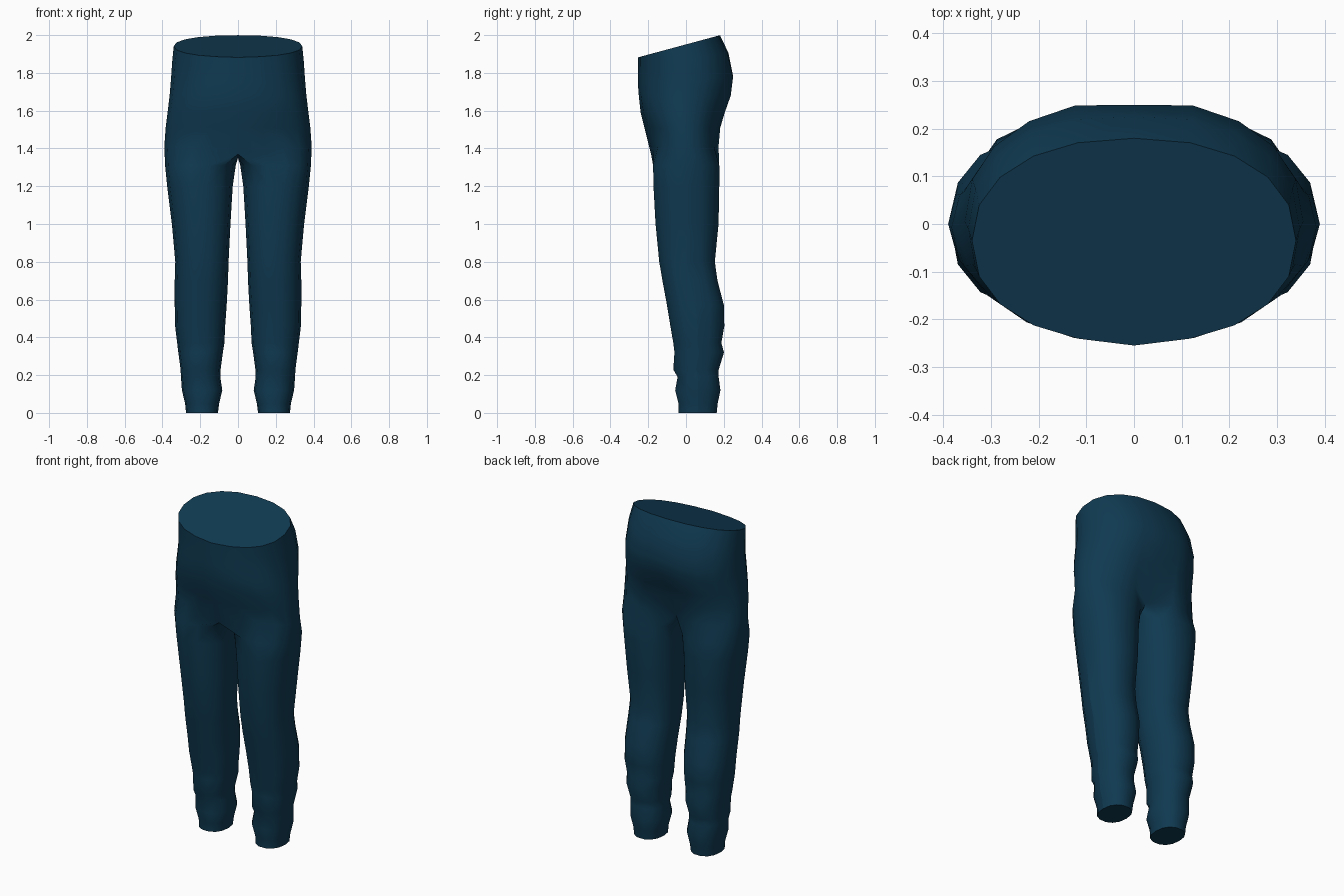
import bpy, bmesh
from math import sin, cos, pi, copysign

cube = bpy.data.objects.get("Cube")
if cube:
    bpy.data.objects.remove(cube, do_unlink=True)

cloth = bpy.data.materials.new("dark_teal_cloth")
cloth.use_nodes = True
colour = (0.005, 0.042, 0.083, 1)
cloth.diffuse_color = colour
shader = cloth.node_tree.nodes["Principled BSDF"]
shader.inputs["Base Color"].default_value = colour
shader.inputs["Roughness"].default_value = 0.9

HALF = 10      # segments from front centre round the hip to back centre
INNER = 3      # extra points across the crotch
COUNT = HALF + 1 + INNER
SIDE = HALF // 2

# height, half width, front y, back y, centre front y, centre back y, tilt
PELVIS = [
    (1.94, .34, -.25, .18, -.255, .18, .27),
    (1.86, .348, -.25, .23, -.255, .225, .17),
    (1.76, .355, -.25, .26, -.255, .25, .06),
    (1.68, .362, -.25, .248, -.25, .23, 0),
    (1.59, .373, -.235, .215, -.24, .18, 0),
    (1.51, .383, -.205, .19, -.22, .145, 0),
    (1.41, .39, -.18, .18, -.185, .10, 0),
]
# height, inner x, outer x, front y, back y
LEG = [
    (1.31, .012, .386, -.178, .18),
    (1.2, .028, .375, -.176, .18),
    (1.0, .04, .35, -.165, .176),
    (.8, .05, .332, -.145, .156),
    (.7, .053, .335, -.128, .17),
    (.57, .06, .335, -.104, .204),
    (.46, .068, .333, -.086, .206),
    (.37, .072, .322, -.07, .19),
    (.32, .08, .316, -.064, .204),
    (.23, .092, .304, -.07, .176),
    (.19, .094, .302, -.047, .175),
    (.12, .083, .297, -.06, .185),
    (.05, .1, .28, -.042, .17),
    (0, .106, .275, -.042, .165),
]


def power(value, exponent):
    return copysign(abs(value) ** exponent, value)


bm = bmesh.new()


def pelvis_ring(z, width, front, back, centre_front, centre_back, tilt):
    ring = []
    mid, depth = (front + back) / 2, (back - front) / 2
    for i in range(HALF + 1):
        angle = pi * i / HALF
        x = width * power(sin(angle), 0.9)
        y = mid - depth * power(cos(angle), 0.9)
        if i == 0:
            x, y = 0, centre_front
        elif i == HALF:
            x, y = 0, centre_back
        ring.append(bm.verts.new((x, y, z + tilt * (y + 0.04))))
    return ring


def leg_ring(z, inner, outer, front, back):
    cx, cy = (inner + outer) / 2, (front + back) / 2
    ring = []
    for i in range(COUNT):
        angle = (i - SIDE) * 2 * pi / COUNT
        x = cx + (outer - inner) / 2 * power(cos(angle), 0.88)
        y = cy + (back - front) / 2 * power(sin(angle), 0.88)
        ring.append(bm.verts.new((x, y, z)))
    return ring


def skin(upper, lower, closed):
    n = len(upper)
    for i in range(n if closed else n - 1):
        j = (i + 1) % n
        bm.faces.new((upper[i], lower[i], lower[j], upper[j]))


# Waist and hips
hips = [pelvis_ring(*row) for row in PELVIS]
for upper, lower in zip(hips, hips[1:]):
    skin(upper, lower, False)
bm.faces.new(hips[0])

# Crotch strip joins the back centre to the front centre
hips[-1][0].co.z = 1.37
hips[-1][1].co.z = 1.375
hips[-1][-1].co.z = 1.39
strip = [bm.verts.new((0, y, 1.35)) for y in (.06, -.02, -.10)]

# Leg with gathered ankle and closed hem
legs = [hips[-1] + strip] + [leg_ring(*row) for row in LEG]
for upper, lower in zip(legs, legs[1:]):
    skin(upper, lower, True)
bm.faces.new(legs[-1])
bmesh.ops.recalc_face_normals(bm, faces=bm.faces)
top = max(bm.faces, key=lambda f: f.calc_center_median().z)
if top.normal.z < 0:
    bmesh.ops.reverse_faces(bm, faces=bm.faces)

# Outer seam of the leg
seams = []
for upper, lower in zip(legs[3:], legs[4:]):
    seams.append(bm.edges.get((upper[SIDE], lower[SIDE])))

mesh = bpy.data.meshes.new("trousers")
bm.edges.index_update()
seam_ids = [edge.index for edge in seams]
bm.to_mesh(mesh)
bm.free()
mesh.materials.append(cloth)
trousers = bpy.data.objects.new("trousers", mesh)
bpy.context.collection.objects.link(trousers)

mirror = trousers.modifiers.new("other_half", 'MIRROR')
mirror.use_clip = True
mirror.merge_threshold = 0.0005

bpy.context.view_layer.objects.active = trousers
trousers.select_set(True)
bpy.ops.object.modifier_apply(modifier=mirror.name)
bpy.ops.object.shade_smooth_by_angle(angle=pi / 4)
for index in seam_ids:
    mesh.edges[index].use_edge_sharp = True
